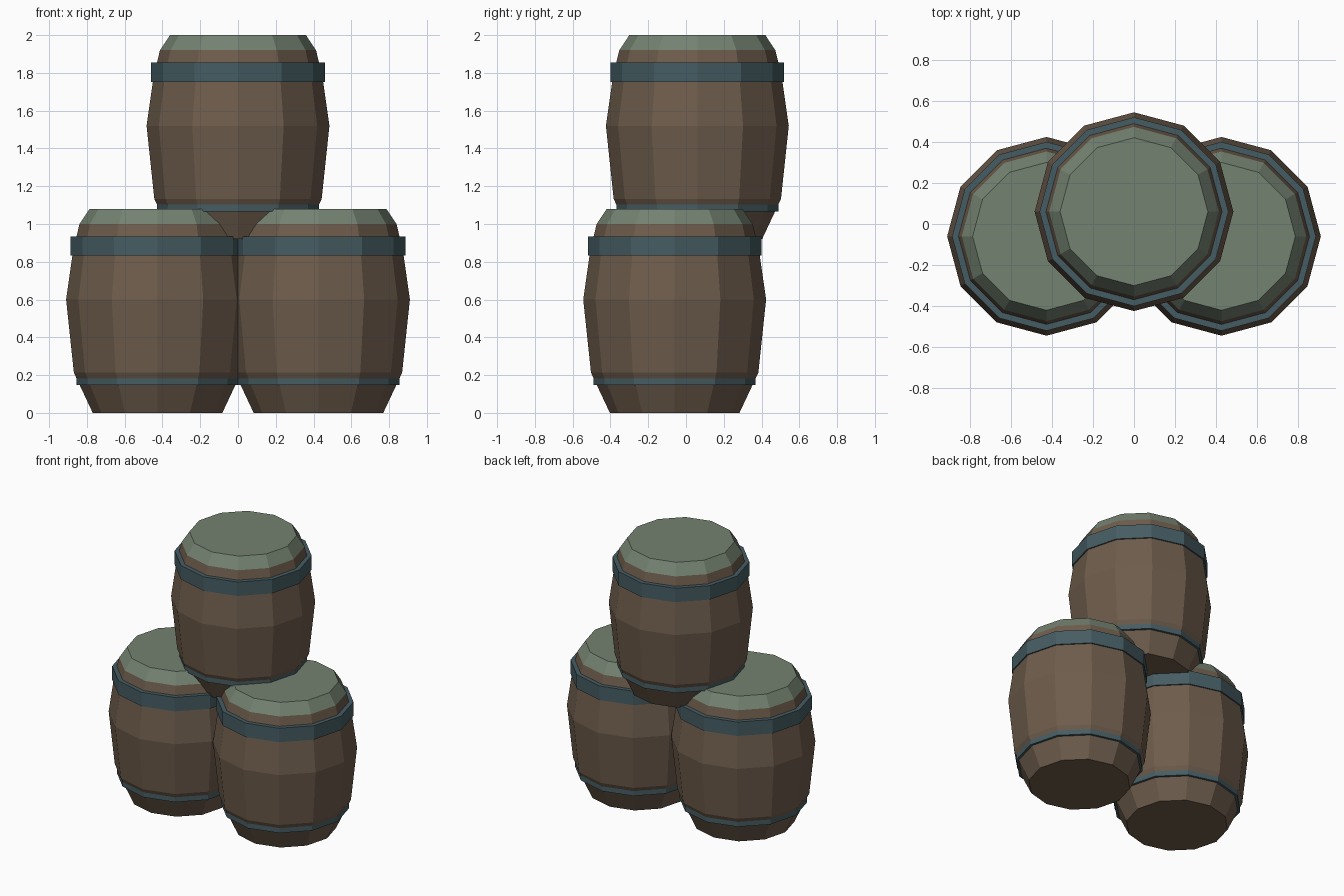
import bpy, bmesh, math

if "Cube" in bpy.data.objects:
    bpy.data.objects.remove(bpy.data.objects["Cube"])

SIDES = 12


def material(name, color):
    m = bpy.data.materials.new(name)
    m.diffuse_color = (*color, 1)
    m.use_nodes = True
    m.node_tree.nodes["Principled BSDF"].inputs["Base Color"].default_value = m.diffuse_color
    return m


WOOD = material("wood", (0.155, 0.108, 0.072))
LID = material("lid_paint", (0.175, 0.225, 0.165))
IRON = material("iron", (0.06, 0.108, 0.125))


def lathe(name, profile, mat, loc, closed=False, cap_bottom=False, cap_top=False):
    """Revolve (radius, z) points, listed upwards on the outside, into a 12-sided part."""
    bm = bmesh.new()
    rings = [[bm.verts.new((r * math.cos(2 * math.pi * i / SIDES),
                            r * math.sin(2 * math.pi * i / SIDES), z))
              for i in range(SIDES)] for r, z in profile]
    pairs = list(zip(rings, rings[1:]))
    if closed:
        pairs.append((rings[-1], rings[0]))
    for a, b in pairs:
        for i in range(SIDES):
            j = (i + 1) % SIDES
            bm.faces.new((a[i], a[j], b[j], b[i]))
    if cap_bottom:
        bm.faces.new(rings[0][::-1])
    if cap_top:
        bm.faces.new(rings[-1])
    me = bpy.data.meshes.new(name)
    bm.to_mesh(me)
    bm.free()
    me.materials.append(mat)
    ob = bpy.data.objects.new(name, me)
    ob.location = loc
    bpy.context.collection.objects.link(ob)


def hoop(name, r_out, r_in, z0, z1, loc):
    lathe(name, [(r_out, z0), (r_out, z1), (r_in, z1), (r_in, z0)], IRON, loc, closed=True)


def barrel(prefix, loc):
    # bulging staves with closed bottom
    lathe(prefix + "_staves", [(0.343, 0), (0.443, 0.213), (0.484, 0.6),
                               (0.446, 0.865), (0.413, 1.0)], WOOD, loc, cap_bottom=True)
    # bevelled lid
    lathe(prefix + "_lid", [(0.413, 1.0), (0.36, 1.08)], LID, loc, cap_top=True)
    # iron hoops
    hoop(prefix + "_upper_hoop", 0.46, 0.425, 0.832, 0.935, loc)
    hoop(prefix + "_lower_hoop", 0.429, 0.40, 0.147, 0.21, loc)


barrel("left_barrel", (-0.426, -0.06, 0))
barrel("right_barrel", (0.426, -0.06, 0))
barrel("top_barrel", (0, 0.06, 0.92))
